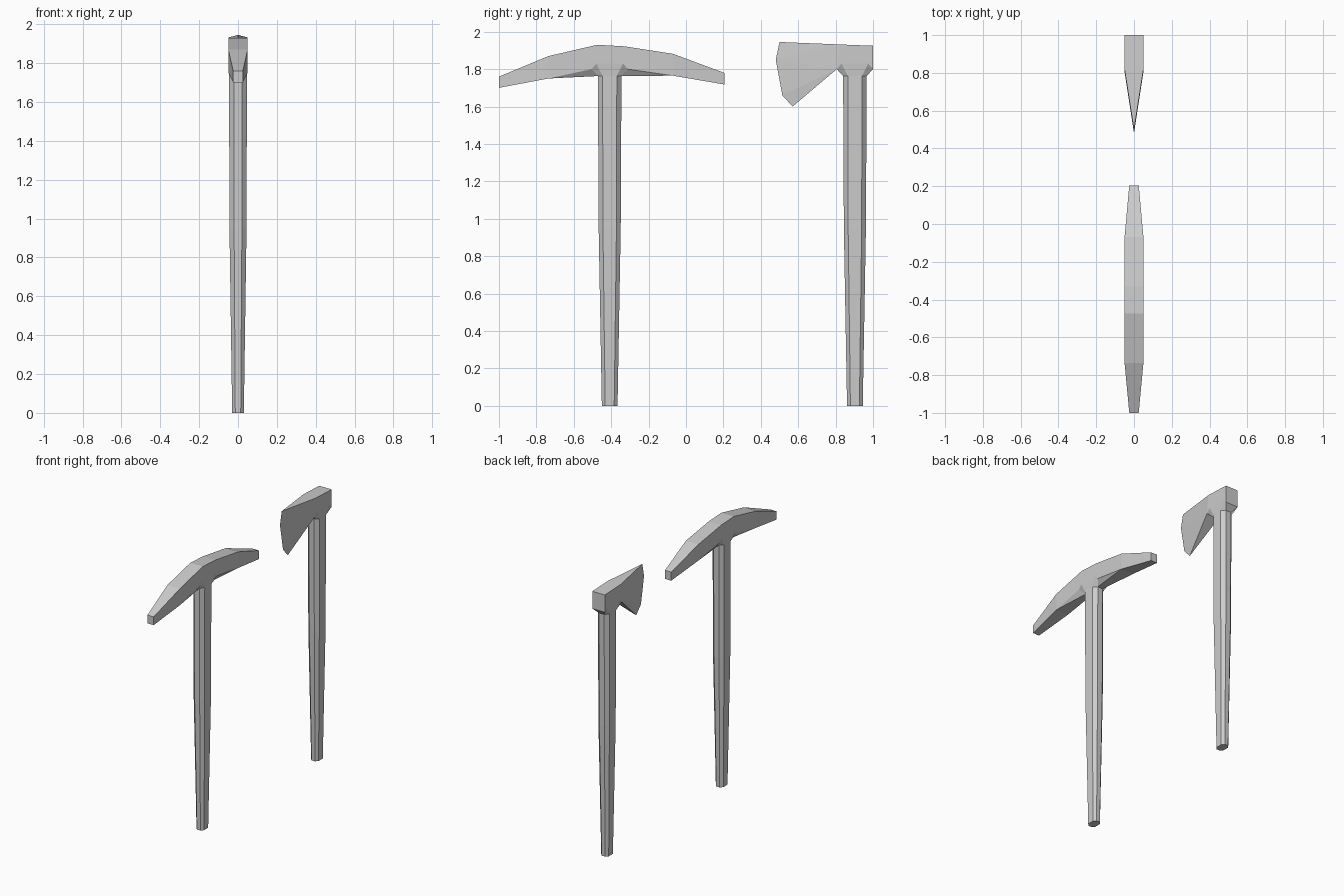
import bpy, bmesh

if "Cube" in bpy.data.objects:
    bpy.data.objects.remove(bpy.data.objects["Cube"])


def finish(bm, name):
    bmesh.ops.remove_doubles(bm, verts=bm.verts, dist=0.0005)
    bmesh.ops.recalc_face_normals(bm, faces=bm.faces)
    mesh = bpy.data.meshes.new(name)
    bm.to_mesh(mesh)
    bm.free()
    bpy.context.collection.objects.link(bpy.data.objects.new(name, mesh))


def handle(name, cy):
    # tapered shaft with an uneven eight-sided section
    bm = bmesh.new()
    rings = []
    for z, ox, ix, oy, iy in [(0, .030, .014, .042, .024),
                              (.95, .044, .020, .059, .036),
                              (1.763, .046, .021, .063, .038)]:
        pts = [(ox, -iy), (ox, iy), (ix, oy), (-ix, oy),
               (-ox, iy), (-ox, -iy), (-ix, -oy), (ix, -oy)]
        rings.append([bm.verts.new((x, cy + y, z)) for x, y in pts])
    for a, b in zip(rings, rings[1:]):
        for i in range(8):
            j = (i + 1) % 8
            bm.faces.new((a[i], a[j], b[j], b[i]))
    bm.faces.new(rings[0][::-1])
    bm.faces.new(rings[-1])
    finish(bm, name)


def head(name, pts, strip, sides):
    # pts: letter -> (y, z, half width); strip wraps across x, sides are mirrored
    bm = bmesh.new()
    L, R = {}, {}
    for k, (y, z, w) in pts.items():
        R[k] = bm.verts.new((w, y, z))
        L[k] = bm.verts.new((-w, y, z)) if w else R[k]
    for a, b in zip(strip, strip[1:] + strip[0]):
        loop = list(dict.fromkeys((R[a], R[b], L[b], L[a])))
        if len(loop) > 2:
            bm.faces.new(loop)
    for s in sides.split():
        for m in (R, L):
            bm.faces.new([m[k] for k in s])
    finish(bm, name)


def collar(cy):
    # flared socket: A/a outer shoulder, C/c inner shoulder, B/b and D/d on the shaft
    p = {}
    for s, ks in ((-1, "ABCD"), (1, "abcd")):
        for k, (dy, z, w) in zip(ks, [(.097, 1.80, .05), (.063, 1.763, .021),
                                      (.071, 1.83, .05), (.038, 1.763, .046)]):
            p[k] = (cy + s * dy, z, w)
    return p


# Pickaxe
PICK_Y = -.408
handle("pickaxe_handle", PICK_Y)
pick = collar(PICK_Y)
pick.update(E=(-1, 1.70, .025), F=(-1, 1.76, .025), G=(-.735, 1.87, .05),
            H=(-.475, 1.93, .05), h=(-.33, 1.922, .05), g=(-.07, 1.882, .05),
            f=(.205, 1.78, .025), e=(.205, 1.718, .025),
            U=(-.735, 1.75, .05), u=(-.07, 1.765, .05))
head("pickaxe_head", pick, "EFGHhgfeubBU",
     "EFGU UGHCA CHhc CcdD achgu ugfe UAB uab ACDB acdb")

# Axe
AXE_Y = .903
handle("axe_handle", AXE_Y)
axe = collar(AXE_Y)
axe.update(T=(.82, 1.932, .05), E=(.50, 1.945, 0), F=(.48, 1.85, 0),
           G=(.515, 1.66, 0), H=(.57, 1.60, 0), e=(1, 1.925, .05))
head("axe_head", axe, "ABbaeTEFGH",
     "TEF TFA AFG AGH TACce ace CcdD ACDB acdb")
